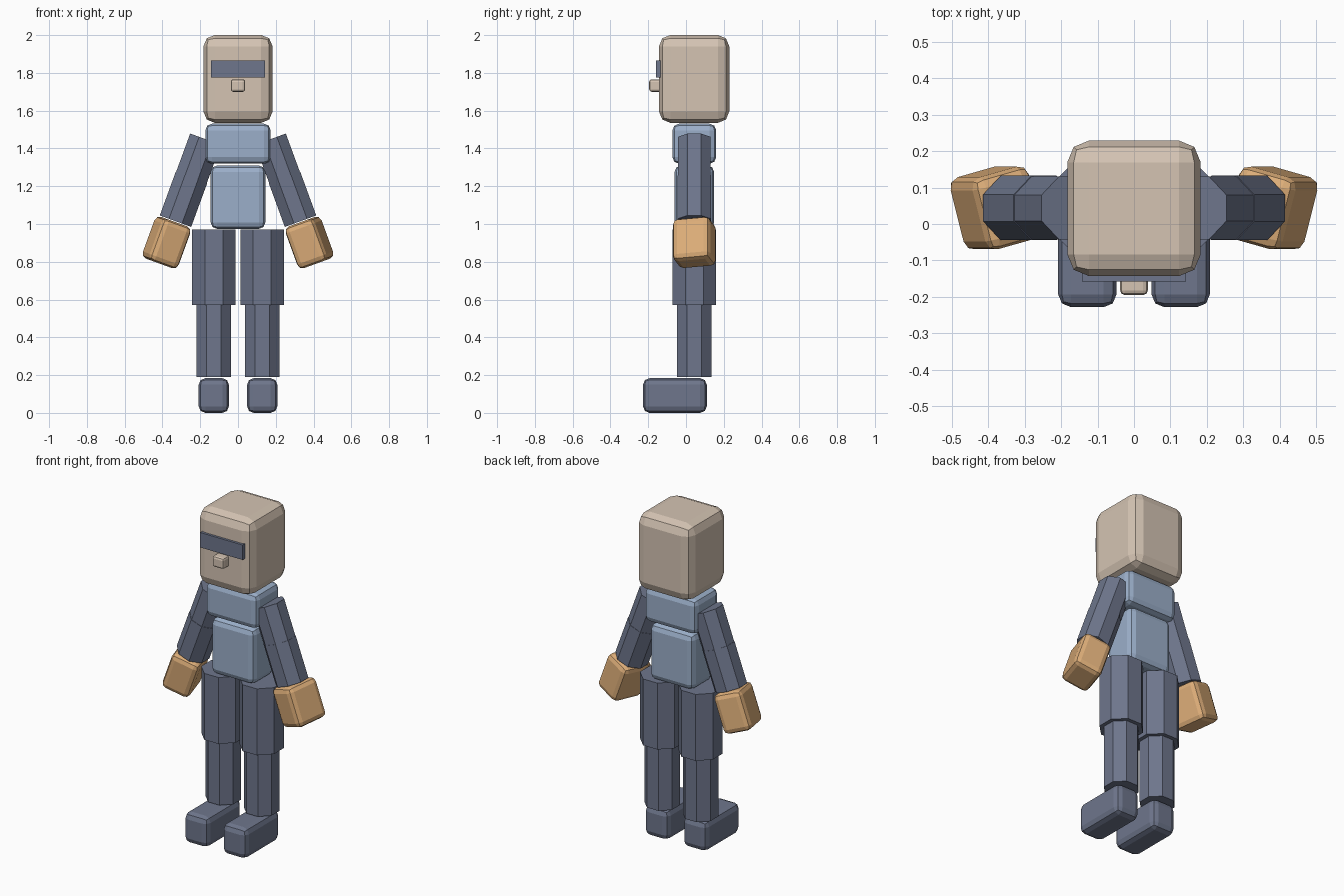
import bpy, bmesh, math
from mathutils import Matrix, Vector

if "Cube" in bpy.data.objects:
    bpy.data.objects.remove(bpy.data.objects["Cube"])


def material(name, rgb):
    m = bpy.data.materials.new(name)
    m.diffuse_color = (*rgb, 1)
    m.use_nodes = True
    m.node_tree.nodes["Principled BSDF"].inputs["Base Color"].default_value = m.diffuse_color
    return m


SKIN = material("pale_skin", (0.66, 0.55, 0.45))
BLUE = material("shirt_blue", (0.33, 0.43, 0.59))
DARK = material("slate", (0.156, 0.181, 0.262))
TAN = material("glove_tan", (0.72, 0.42, 0.19))

MID_Y = 0.044


def finish(name, bm, mat, matrix):
    bmesh.ops.recalc_face_normals(bm, faces=bm.faces)
    me = bpy.data.meshes.new(name)
    bm.to_mesh(me)
    bm.free()
    me.materials.append(mat)
    ob = bpy.data.objects.new(name, me)
    ob.matrix_world = matrix
    bpy.context.collection.objects.link(ob)
    return ob


def box(name, center, size, bevel, mat, rot=None, segments=2):
    """Block with rounded edges."""
    bm = bmesh.new()
    bmesh.ops.create_cube(bm, size=1)
    bmesh.ops.scale(bm, vec=size, verts=bm.verts)
    if bevel:
        bmesh.ops.bevel(bm, geom=bm.edges[:], offset=bevel, segments=segments,
                        profile=0.5, affect='EDGES')
    m = Matrix.Translation(center) @ (rot or Matrix())
    return finish(name, bm, mat, m)


def limb(name, start, end, apothem, mat):
    """Eight-sided prism between two points, flats facing the axes."""
    start, end = Vector(start), Vector(end)
    axis = end - start
    bm = bmesh.new()
    r = apothem / math.cos(math.pi / 8)
    bmesh.ops.create_cone(bm, cap_ends=True, segments=8, radius1=r, radius2=r,
                          depth=axis.length)
    # Turn so that a flat faces the front
    if min(abs(v.co.x) for v in bm.verts) < 1e-4:
        bmesh.ops.rotate(bm, verts=bm.verts, cent=(0, 0, 0),
                         matrix=Matrix.Rotation(math.pi / 8, 3, 'Z'))
    tilt = Matrix.Rotation(math.atan2(-axis.x, -axis.z), 4, 'Y')
    return finish(name, bm, mat, Matrix.Translation((start + end) / 2) @ tilt)


# Head and face
box("head", (0, 0.043, 1.768), (0.366, 0.372, 0.465), 0.06, SKIN)
box("visor", (0, -0.147, 1.82), (0.284, 0.022, 0.09), 0, DARK)
box("nose", (0, -0.16, 1.733), (0.076, 0.07, 0.066), 0.013, SKIN)

# Torso
box("chest", (0, MID_Y, 1.425), (0.346, 0.232, 0.212), 0.035, BLUE)
box("belly", (0, MID_Y, 1.142), (0.29, 0.21, 0.336), 0.035, BLUE)

for s, side in ((-1, "right"), (1, "left")):
    # Arms, tilted outward
    top = Vector((0.172 * s, MID_Y, 1.449))
    wrist = Vector((0.331 * s, MID_Y, 1.015))
    elbow = top.lerp(wrist, 0.47)
    limb(side + "_upper_arm", top, elbow, 0.0865, DARK)
    limb(side + "_forearm", elbow, wrist, 0.0885, DARK)

    # Hands follow the arm tilt and turn slightly inward
    turn = (Matrix.Rotation(math.radians(-20 * s), 4, 'Y')
            @ Matrix.Rotation(math.radians(-15 * s), 4, 'Z'))
    box(side + "_hand", (0.378 * s, MID_Y, 0.902), (0.17, 0.205, 0.235),
        0.03, TAN, turn)

    # Legs and feet
    x = 0.128 * s
    limb(side + "_thigh", (x, MID_Y, 0.972), (x, MID_Y, 0.571), 0.115, DARK)
    limb(side + "_shin", (x, MID_Y, 0.59), (x, MID_Y, 0.189), 0.092, DARK)
    box(side + "_foot", (x, -0.059, 0.092), (0.16, 0.338, 0.184), 0.035, DARK)
